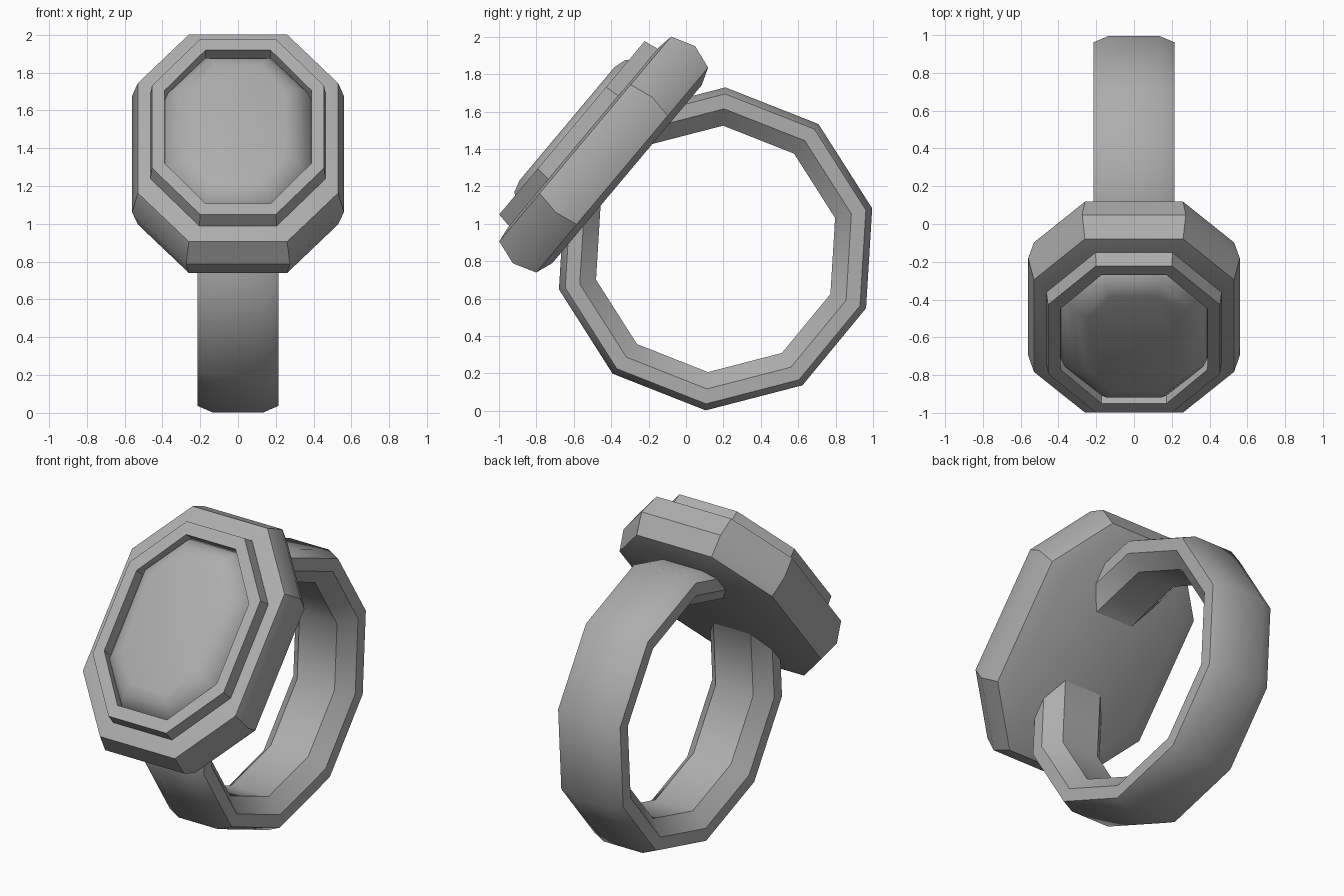
import bpy
import bmesh
from math import cos, sin, radians

cube = bpy.data.objects.get("Cube")
if cube:
    bpy.data.objects.remove(cube, do_unlink=True)

metal = bpy.data.materials.new("grey_metal")
metal.use_nodes = True
grey = (0.42, 0.42, 0.42, 1)
metal.diffuse_color = grey
metal.node_tree.nodes["Principled BSDF"].inputs["Base Color"].default_value = grey

TILT = radians(50)      # slope of the ring's face
FACE_MIDDLE = 0.767     # centre of the face along its slope


def loft(name, loops, closed, smooth_angle):
    """Skin matching loops of points; join the ends or cap them."""
    bm = bmesh.new()
    rows = [[bm.verts.new(p) for p in loop] for loop in loops]
    pairs = list(zip(rows, rows[1:]))
    if closed:
        pairs.append((rows[-1], rows[0]))
    else:
        bm.faces.new(rows[0])
        bm.faces.new(rows[-1])
    for a, b in pairs:
        for i in range(len(a)):
            j = (i + 1) % len(a)
            bm.faces.new((a[i], a[j], b[j], b[i]))
    bmesh.ops.recalc_face_normals(bm, faces=bm.faces)
    mesh = bpy.data.meshes.new(name)
    bm.to_mesh(mesh)
    bm.free()
    mesh.materials.append(metal)
    obj = bpy.data.objects.new(name, mesh)
    bpy.context.collection.objects.link(obj)
    bpy.ops.object.select_all(action="DESELECT")
    obj.select_set(True)
    bpy.context.view_layer.objects.active = obj
    bpy.ops.object.shade_smooth_by_angle(angle=radians(smooth_angle))
    return obj


def octagon(half_x, half_u, height, fx, fu):
    """Long octagon lying on the tilted face; fx, fu set the edge lengths."""
    ex, eu = half_x * fx, half_u * fu
    quarter = [(half_x, eu), (ex, half_u)]
    flat = quarter + [(-x, u) for x, u in reversed(quarter)]
    flat += [(-x, -u) for x, u in flat]
    points = []
    for x, u in flat:
        u += FACE_MIDDLE
        points.append((x, u * cos(TILT) - height * sin(TILT),
                       u * sin(TILT) + height * cos(TILT)))
    return points


# Finger band: ten-sided hoop with a chamfered cross-section
half_section = [(0.135, 0.865), (0.215, 0.83), (0.215, 0.75), (0.13, 0.66)]
section = half_section + [(-x, r) for x, r in reversed(half_section)]
hoop = []
for i in range(10):
    a = radians(14.5 + 36 * i)
    hoop.append([(x, 0.158 + r * cos(a), 0.866 + r * sin(a)) for x, r in section])
loft("finger_band", hoop, True, 44)

# Face plate: octagonal slab with bevelled edges
plate = [(0.43, 0.62, 1.055), (0.53, 0.715, 1.089), (0.56, 0.758, 1.216),
         (0.53, 0.715, 1.347), (0.47, 0.63, 1.36)]
loft("face_plate", [octagon(*p, 0.49, 0.53) for p in plate], False, 35)

# Raised rim around the stone
rim = [(0.465, 0.62, 1.35), (0.455, 0.605, 1.44),
       (0.39, 0.53, 1.44), (0.39, 0.53, 1.35)]
loft("stone_rim", [octagon(*p, 0.44, 0.47) for p in rim], True, 35)

# Domed stone with a flat top
stone = [(0.388, 0.528, 1.355), (0.36, 0.505, 1.405),
         (0.31, 0.46, 1.455), (0.245, 0.395, 1.474)]
loft("stone", [octagon(*p, 0.48, 0.54) for p in stone], False, 40)
